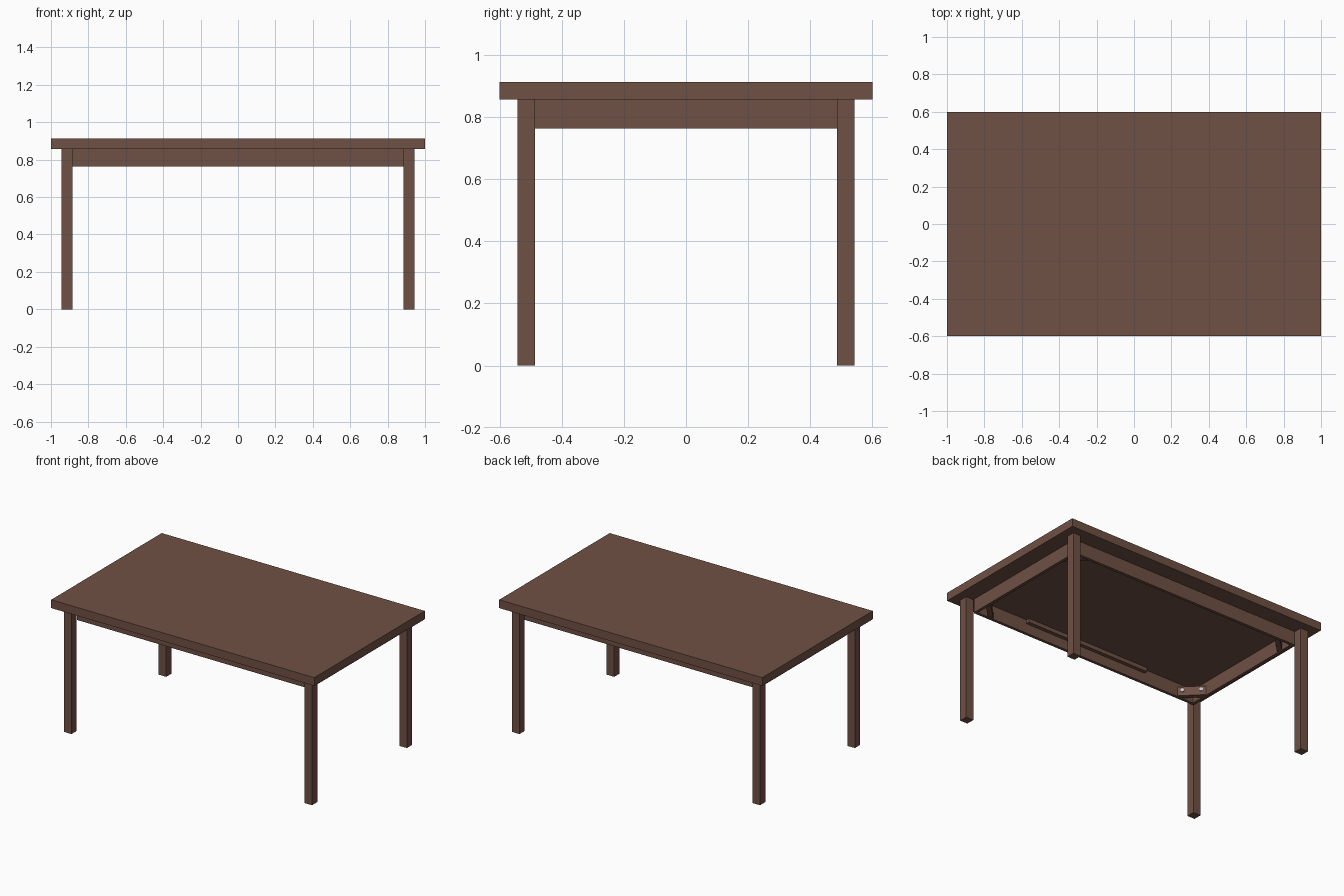
import bpy, bmesh, math
from mathutils import Matrix

if "Cube" in bpy.data.objects:
    bpy.data.objects.remove(bpy.data.objects["Cube"])


def material(name, rgb):
    m = bpy.data.materials.new(name)
    m.diffuse_color = (*rgb, 1)
    m.use_nodes = True
    m.node_tree.nodes["Principled BSDF"].inputs["Base Color"].default_value = m.diffuse_color
    return m


wood = material("wood", (0.162, 0.082, 0.058))
steel = material("steel", (0.55, 0.56, 0.6))


def finish(name, bm, mat):
    bmesh.ops.recalc_face_normals(bm, faces=bm.faces[:])
    me = bpy.data.meshes.new(name)
    bm.to_mesh(me)
    bm.free()
    me.materials.append(mat)
    ob = bpy.data.objects.new(name, me)
    bpy.context.collection.objects.link(ob)
    return ob


def box(name, x, y, z):
    """Box from (min, max) ranges on each axis."""
    bm = bmesh.new()
    size = [b - a for a, b in (x, y, z)]
    mid = [(a + b) / 2 for a, b in (x, y, z)]
    bmesh.ops.create_cube(bm, size=1, matrix=Matrix.Translation(mid) @ Matrix.Diagonal((*size, 1)))
    return finish(name, bm, wood)


def span(a, b, s):
    return tuple(sorted((a * s, b * s)))


TOP, UNDER, LOW = 0.914, 0.857, 0.763   # slab top, slab underside, apron bottom
LX, LY, T = 0.886, 0.486, 0.02          # inner leg faces, apron thickness

# Table top
box("table_top", (-1, 1), (-0.6, 0.6), (UNDER, TOP))

# Aprons, set just inside the legs, with a cleat under the top
for s, side in ((-1, "front"), (1, "back")):
    box(side + "_apron", (-LX + 0.004, LX - 0.004), span(LY - T, LY, s), (LOW, UNDER))
    box(side + "_cleat", (-0.475, 0.475), span(LY - T - 0.025, LY - T, s), (UNDER - 0.027, UNDER))
for s, side in ((-1, "left"), (1, "right")):
    box(side + "_apron", span(LX - T, LX, s), (-LY + 0.006, LY), (LOW, UNDER))


def brace(name, sx, sy):
    """Trapezoid block bridging two aprons, bolted at both ends."""
    cx, cy, leg, back = LX - T, LY - T, 0.125, 0.08
    pts = [(cx - leg, cy), (cx, cy - leg), (cx, cy - back), (cx - back, cy)]
    bm = bmesh.new()
    face = bm.faces.new([bm.verts.new((x * sx, y * sy, 0.768)) for x, y in pts])
    ext = bmesh.ops.extrude_face_region(bm, geom=[face])
    bmesh.ops.translate(bm, vec=(0, 0, 0.062),
                        verts=[v for v in ext["geom"] if isinstance(v, bmesh.types.BMVert)])
    finish(name + "_brace", bm, wood)
    # Bolt heads on the diagonal face
    bm = bmesh.new()
    for t in (0.17, 0.83):
        turn = Matrix.Rotation(math.atan2(-sy, -sx), 4, "Z") @ Matrix.Rotation(math.pi / 2, 4, "Y")
        place = Matrix.Translation(((cx - leg * (1 - t)) * sx, (cy - leg * t) * sy, 0.805))
        bmesh.ops.create_cone(bm, cap_ends=True, segments=12, radius1=0.012, radius2=0.012,
                              depth=0.012, matrix=place @ turn)
    finish(name + "_bolts", bm, steel)


# Legs and corner braces
for sx, a in ((-1, "left"), (1, "right")):
    for sy, b in ((-1, "front"), (1, "back")):
        box(f"{b}_{a}_leg", span(LX, 0.943, sx), span(LY, 0.543, sy), (0, UNDER))
        brace(f"{b}_{a}", sx, sy)
